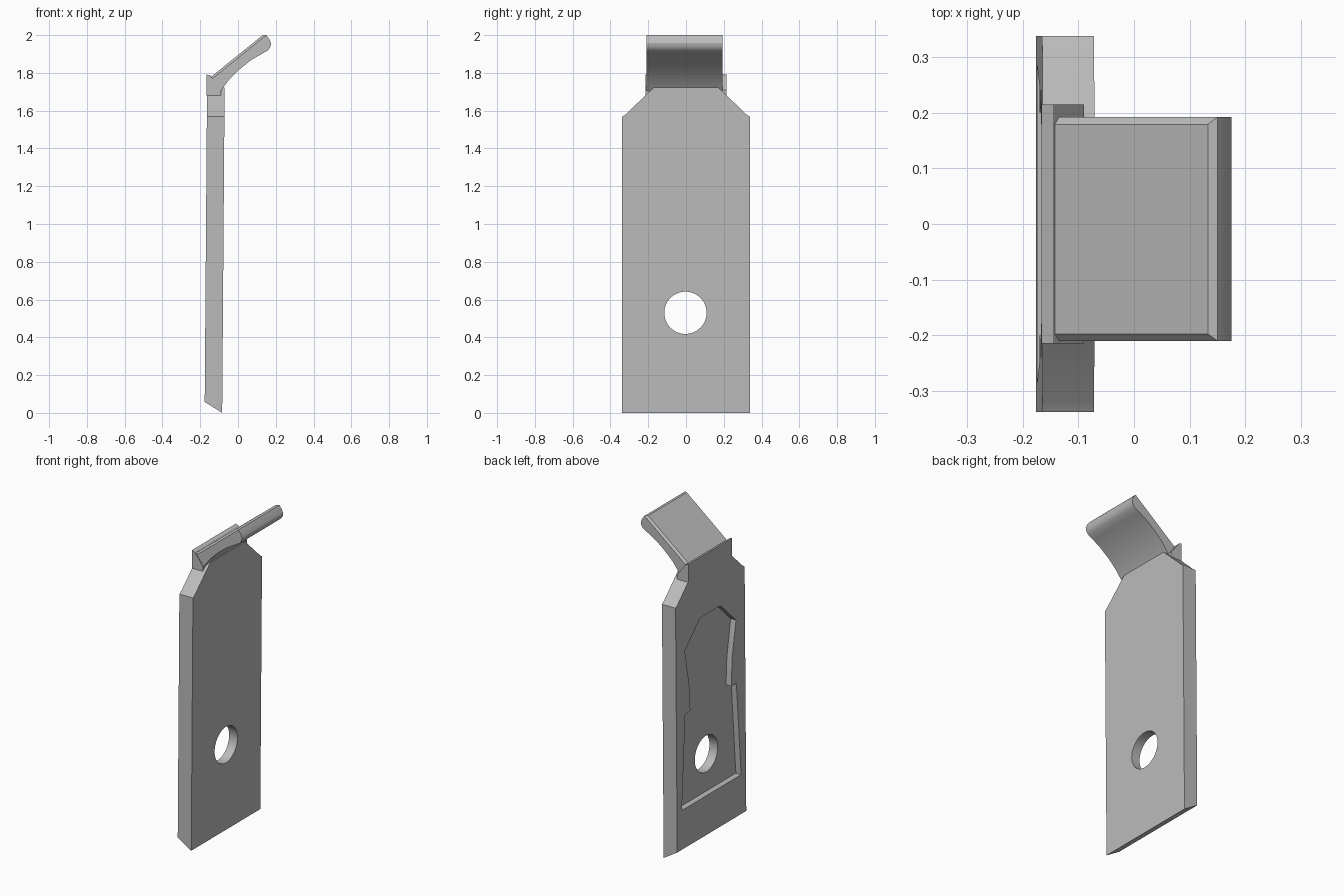
import bpy, bmesh, math
from mathutils import Vector

cube = bpy.data.objects.get("Cube")
if cube:
    bpy.data.objects.remove(cube, do_unlink=True)

grey = bpy.data.materials.new("plain_grey")
grey.use_nodes = True
grey.diffuse_color = (0.5, 0.5, 0.5, 1)
grey.node_tree.nodes["Principled BSDF"].inputs["Base Color"].default_value = (0.5, 0.5, 0.5, 1)


def prism(name, outline, offset, edit=None):
    """Extrude a closed 3D outline along offset."""
    bm = bmesh.new()
    base = bm.faces.new([bm.verts.new(p) for p in outline])
    ext = bmesh.ops.extrude_face_region(bm, geom=[base])
    moved = [v for v in ext["geom"] if isinstance(v, bmesh.types.BMVert)]
    bmesh.ops.translate(bm, verts=moved, vec=offset)
    bmesh.ops.recalc_face_normals(bm, faces=bm.faces[:])
    if edit:
        edit(bm)
    mesh = bpy.data.meshes.new(name)
    bm.to_mesh(mesh)
    bm.free()
    obj = bpy.data.objects.new(name, mesh)
    bpy.context.collection.objects.link(obj)
    mesh.materials.append(grey)
    return obj


def activate(obj):
    bpy.ops.object.select_all(action="DESELECT")
    obj.select_set(True)
    bpy.context.view_layer.objects.active = obj


def cut(obj, cutter):
    mod = obj.modifiers.new("cut", "BOOLEAN")
    mod.operation, mod.solver, mod.object = "DIFFERENCE", "EXACT", cutter
    activate(obj)
    bpy.ops.object.modifier_apply(modifier=mod.name)
    bpy.data.objects.remove(cutter, do_unlink=True)


def mirrored(half):
    """Close a half outline (y, z) by reflecting it in y."""
    return half + [(-y, z) for y, z in reversed(half)]


def lean(bm):
    """Tilt the panel slightly and slope its foot."""
    for v in bm.verts:
        if v.co.z < 0.01 and v.co.x < -0.1:
            v.co.z = 0.058
        v.co.x -= 0.0075 * (1.7 - v.co.z)


# Main panel with chamfered shoulders
shoulders = mirrored([(0.338, 0), (0.338, 1.568), (0.32, 1.58), (0.172, 1.722)])
panel = prism("main_panel", [(-0.071, y, z) for y, z in shoulders], (-0.093, 0, 0), lean)

# Shallow shaped recess in the rear face
pocket = mirrored([(0.29, 0.3), (0.25, 0.88), (0.2, 0.88), (0.21, 1.05),
                   (0.25, 1.27), (0.1, 1.417)])
cut(panel, prism("recess_cutter", [(-0.3, y, z) for y, z in pocket], (0.172, 0, 0), lean))

# Round through hole
ring = [2 * math.pi * i / 48 for i in range(48)]
cut(panel, prism("hole_cutter", [(-0.4, -0.003 + 0.112 * math.cos(a), 0.53 + 0.112 * math.sin(a))
                                 for a in ring], (0.6, 0, 0)))

# Wedge-shaped neck joining the panel and the tongue
wedge = [(-0.166, 1.68), (-0.166, 1.792), (-0.146, 1.785), (-0.09, 1.71), (-0.09, 1.68)]
neck = prism("neck", [(x, -0.215, z) for x, z in wedge], (0, 0.43, 0))


def raise_top(bm):
    """Give the sloping upper face a bevelled border."""
    up = Vector((-0.63, 0, 0.777))
    top = max(bm.faces, key=lambda f: f.normal.dot(up) * f.calc_area())
    bmesh.ops.inset_region(bm, faces=[top], thickness=0.018, depth=0.012)


# Slanted tongue with a rounded tip and hollow underside
side = [(-0.145, 1.762), (0.15, 2.0), (0.165, 1.98), (0.175, 1.957), (0.172, 1.938),
        (0.16, 1.92), (0.125, 1.9), (0.07, 1.868), (0.01, 1.82), (-0.045, 1.767),
        (-0.076, 1.725), (-0.09, 1.705), (-0.14, 1.705)]
tongue = prism("tongue", [(x, -0.21, z) for x, z in side], (0, 0.402, 0), raise_top)

for part in (panel, neck, tongue):
    activate(part)
    bpy.ops.object.shade_smooth_by_angle(angle=math.radians(28))
